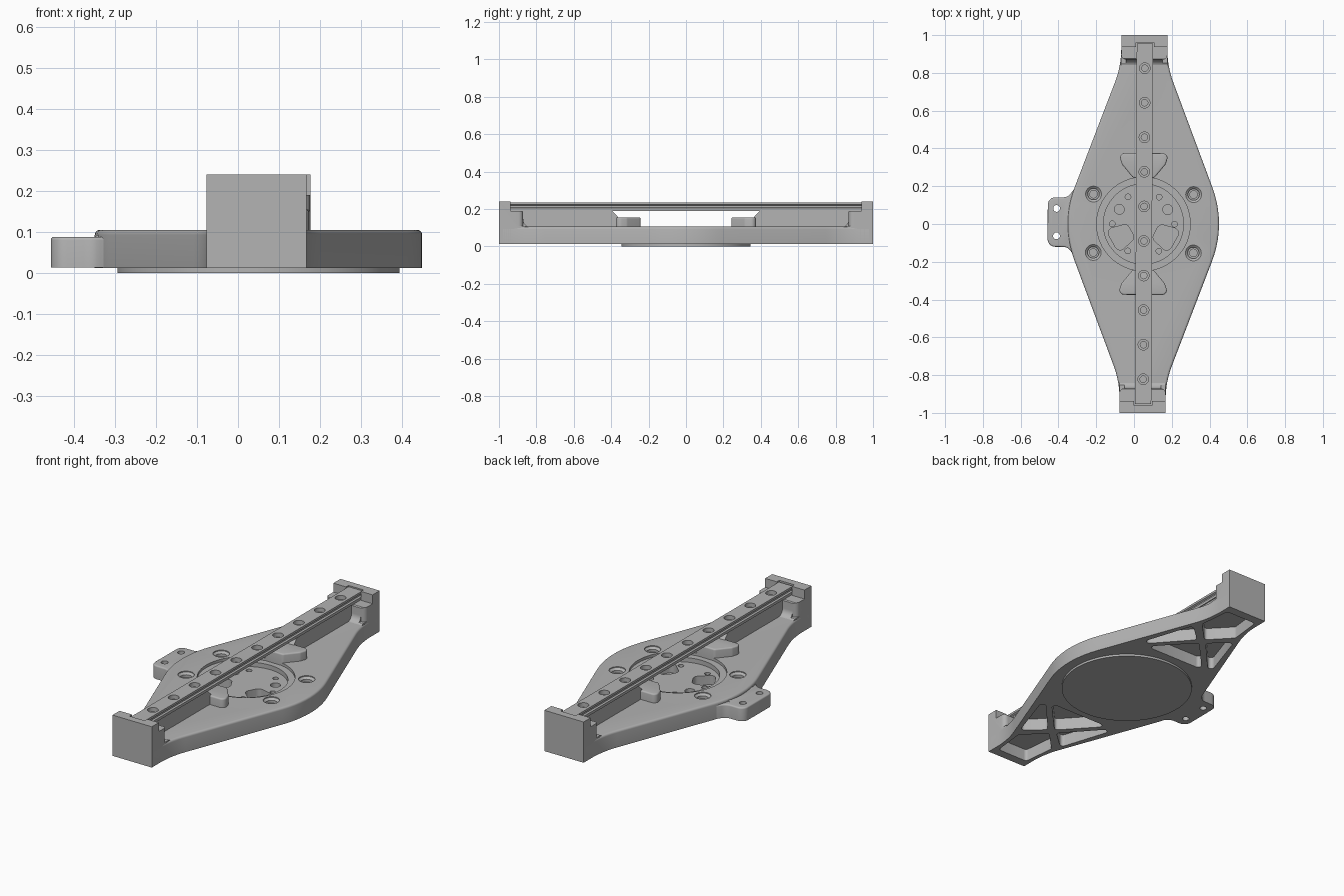
import bpy, bmesh, math
from mathutils import Vector

if "Cube" in bpy.data.objects:
    bpy.data.objects.remove(bpy.data.objects["Cube"])

GREY = (0.45, 0.45, 0.45, 1)
metal = bpy.data.materials.new("machined grey")
metal.use_nodes = True
metal.diffuse_color = GREY
metal.node_tree.nodes["Principled BSDF"].inputs["Base Color"].default_value = GREY


def rounded(points, radius=0.0, seg=6):
    """Fillet each corner of a closed outline; a point may carry its own radius."""
    out = []
    n = len(points)
    for i, p in enumerate(points):
        r = p[2] if len(p) > 2 else radius
        c = Vector(p[:2])
        a = (Vector(points[i - 1][:2]) - c).normalized()
        b = (Vector(points[(i + 1) % n][:2]) - c).normalized()
        if r == 0:
            out.append(c)
            continue
        half = a.angle(b) / 2
        centre = c + (a + b).normalized() * (r / math.sin(half))
        t = r / math.tan(half)
        u, v = c + a * t - centre, c + b * t - centre
        sweep = u.angle_signed(v)
        for k in range(seg + 1):
            ang = -sweep * k / seg
            out.append(centre + Vector((u.x * math.cos(ang) - u.y * math.sin(ang),
                                        u.x * math.sin(ang) + u.y * math.cos(ang))))
    return out


def circle(x, y, r, n=32):
    return [Vector((x + r * math.cos(2 * math.pi * k / n),
                    y + r * math.sin(2 * math.pi * k / n))) for k in range(n)]


def make(name, bm):
    bmesh.ops.recalc_face_normals(bm, faces=bm.faces)
    mesh = bpy.data.meshes.new(name)
    bm.to_mesh(mesh)
    bm.free()
    mesh.materials.append(metal)
    obj = bpy.data.objects.new(name, mesh)
    bpy.context.collection.objects.link(obj)
    return obj


def prism(name, outline, lo, hi, axis="Z", bevel=0.0, bottom=False):
    """Extrude an outline along Z, or a (y, z) or (x, z) profile along X or Y."""
    place = {"Z": lambda p, h: (p[0], p[1], h),
             "X": lambda p, h: (h, p[0], p[1]),
             "Y": lambda p, h: (p[0], h, p[1])}[axis]
    bm = bmesh.new()
    low = [bm.verts.new(place(p, lo)) for p in outline]
    high = [bm.verts.new(place(p, hi)) for p in outline]
    bm.faces.new(low)
    top = bm.faces.new(high)
    for i in range(len(low)):
        bm.faces.new((low[i - 1], low[i], high[i], high[i - 1]))
    if bevel:
        bmesh.ops.recalc_face_normals(bm, faces=bm.faces)
        bmesh.ops.bevel(bm, geom=list(top.edges), offset=bevel, segments=4,
                        profile=0.5, affect="EDGES")
    return make(name, bm)


def lathe(name, x, y, profile, n=32):
    """Closed turned solid from (radius, z) steps, used for stepped holes."""
    bm = bmesh.new()
    rings = [[bm.verts.new((*p, z)) for p in circle(x, y, r, n)] for r, z in profile]
    bm.faces.new(rings[0])
    bm.faces.new(rings[-1])
    for a, b in zip(rings, rings[1:]):
        for i in range(n):
            bm.faces.new((a[i - 1], a[i], b[i], b[i - 1]))
    return make(name, bm)


def cut(targets, cutters):
    for target in targets:
        bpy.context.view_layer.objects.active = target
        for c in cutters:
            c.hide_render = True
            mod = target.modifiers.new("cut", "BOOLEAN")
            mod.operation, mod.solver, mod.object = "DIFFERENCE", "EXACT", c
            bpy.ops.object.modifier_apply(modifier=mod.name)
    for c in cutters:
        bpy.data.objects.remove(c)


BASE, DECK = 0.012, 0.105

# Diamond base plate
outline = rounded([(0.122, -0.98), (0.122, -0.836, 0.5), (0.438, 0, 0.55), (0.122, 0.836, 0.5),
                   (0.122, 0.98), (-0.122, 0.98), (-0.122, 0.836, 0.5), (-0.438, 0, 0.55),
                   (-0.122, -0.836, 0.5), (-0.122, -0.98)], seg=10)
body = prism("base_plate", outline, BASE, DECK, bevel=0.012)

# Side tab with flared root and two holes
tab_shape = rounded([(-0.507, -0.123, 0.04), (-0.4, -0.123, 0.05), (-0.345, -0.2), (-0.3, -0.2),
                     (-0.3, 0.216), (-0.345, 0.216), (-0.4, 0.139, 0.05), (-0.507, 0.139, 0.04)])
tab = prism("side_tab", tab_shape, BASE + 0.001, 0.088, bevel=0.008)
cut([tab], [prism("tab_hole", circle(-0.46, y, 0.018, 24), -0.1, 0.2) for y in (-0.065, 0.08)])
prism("tab_root_slope", [(-0.42, 0.08), (-0.4, 0.088), (-0.37, 0.104), (-0.34, 0.104), (-0.34, 0.08)],
      -0.1, 0.11, "Y")

# End blocks, rail ribs and pads, alike at both ends
blocks = []
for s, side in ((1, "back"), (-1, "front")):
    fillet = [(0.83 + 0.04 * math.sin(a), 0.143 - 0.04 * math.cos(a))
              for a in [math.pi / 2 * k / 6 for k in range(7)]]
    profile = [(1, BASE), (1, 0.24), (0.938, 0.24), (0.938, 0.19), (0.875, 0.19), (0.87, 0.185)]
    profile += fillet[::-1] + [(0.83, BASE)]
    block = prism(side + "_end_block", [(y * s, z) for y, z in profile], -0.122, 0.122, "X")
    notch = prism("notch", [(-0.044, 0.84 * s), (0.05, 0.84 * s), (0.05, 0.96 * s), (-0.044, 0.96 * s)],
                  0.188, 0.3)
    # Round the two inner corners of the ledge
    corners = []
    for m in (-1, 1):
        arc = [(m * (0.097 + 0.025 * math.cos(a)), s * (0.895 - 0.025 * math.sin(a)))
               for a in [math.pi / 2 * k / 6 for k in range(7)]]
        corners.append(prism("corner", arc + [(m * 0.097, s * 0.82), (m * 0.14, s * 0.82), (m * 0.14, s * 0.895)],
                             0.11, 0.3))
    cut([block], [notch] + corners)
    blocks.append(block)

    rib = [(0.88, 0.09), (0.88, 0.19), (0.395, 0.19), (0.37, 0.165), (0.36, 0.15), (0.36, 0.09)]
    prism(side + "_rail_rib", [(y * s, z) for y, z in rib], -0.034, 0.04, "X")
    pad = rounded([(-0.135, 0.375 * s, 0.025), (0.135, 0.375 * s, 0.025), (0.115, 0.315 * s, 0.03),
                   (0.055, 0.243 * s, 0.02), (-0.055, 0.243 * s, 0.02), (-0.115, 0.315 * s, 0.03)])
    prism(side + "_pad", pad, 0.09, 0.155, bevel=0.008)

# Underside lightening pockets between crossing ribs
pockets = []
for s in (1, -1):
    shapes = [[(-0.19, 0.395), (0.19, 0.395), (0, 0.6)],
              [(0, 0.645), (0.115, 0.765), (0.095, 0.95), (-0.095, 0.95), (-0.115, 0.765)]]
    shapes += [[(m * 0.255, 0.37), (m * 0.14, 0.72), (m * 0.03, 0.62)] for m in (-1, 1)]
    for shape in shapes:
        pts = rounded([(x, y * s) for x, y in shape], 0.018)
        pockets.append(prism("pocket", pts, -0.05, 0.08))
cut([body] + blocks, pockets)

# Central stepped recess with its hole pattern
holes = [lathe("recess", 0, 0, [(0.212, 0.065), (0.212, 0.09), (0.248, 0.09), (0.248, 0.2)], 64)]
for k in range(6):
    a = math.pi / 3 * k
    holes.append(prism("hole", circle(0.165 * math.cos(a), 0.165 * math.sin(a), 0.015, 20), 0.03, 0.08))
for m in (-1, 1):
    holes.append(prism("hole", circle(m * 0.128, 0.077, 0.026, 24), 0.03, 0.08))
    window = [(m * 0.2, -0.03), (m * 0.085, 0), (m * 0.045, -0.075), (m * 0.13, -0.155)]
    holes.append(prism("window", rounded(window, 0.028), -0.05, 0.08))
    # Countersunk mounting holes
    for y in (-0.152, 0.157):
        holes.append(lathe("bolt_hole", m * 0.265, y, [(0.02, 0.02), (0.02, 0.075), (0.03, 0.075),
                                                       (0.03, 0.09), (0.042, 0.1), (0.042, 0.2)]))
cut([body], holes)

# Round cover below the plate
prism("bottom_cover", circle(0, 0, 0.345, 96), 0, BASE + 0.002)

# Grooved guide rail with counterbored holes
half = [(0.043, 0.19), (0.043, 0.205), (0.034, 0.209), (0.034, 0.218), (0.043, 0.223), (0.043, 0.235)]
section = [(x + 0.003, z) for x, z in half] + [(0.003 - x, z) for x, z in reversed(half)]
rail = prism("guide_rail", section, -0.952, 0.956, "Y")
cut([rail], [lathe("rail_hole", 0.003, 0.825 - 0.183 * k,
                   [(0.017, 0.1), (0.017, 0.212), (0.028, 0.212), (0.028, 0.3)], 24) for k in range(10)])

# Smooth the curved faces and set the whole assembly in place
for obj in list(bpy.context.collection.objects):
    if obj.type == "MESH" and metal.name in obj.data.materials:
        obj.location = (0.05, 0, 0)
        obj.rotation_euler = (0, 0, -0.005)
        bpy.ops.object.select_all(action="DESELECT")
        obj.select_set(True)
        bpy.context.view_layer.objects.active = obj
        bpy.ops.object.shade_smooth_by_angle(angle=math.radians(30))
